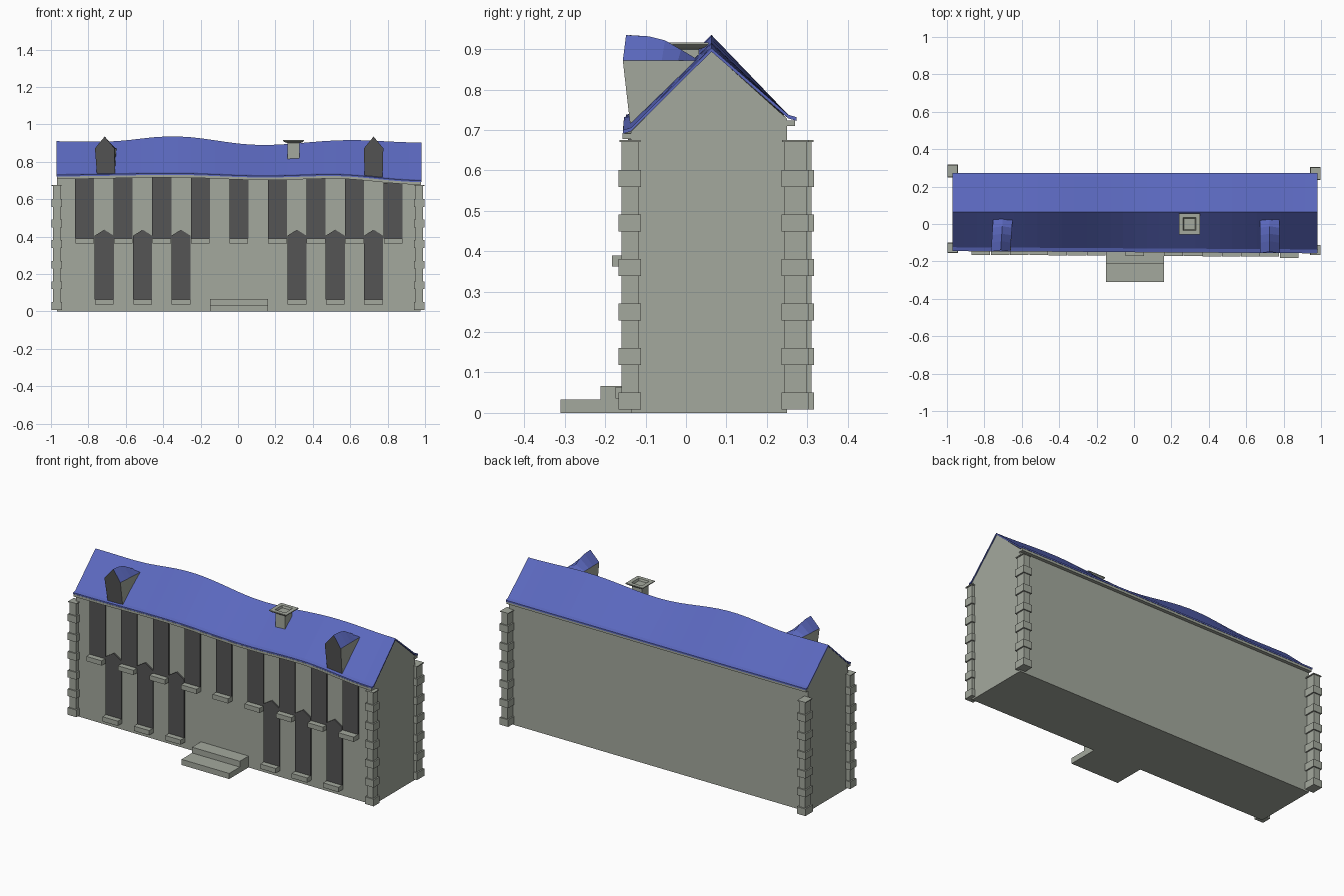
import bpy, bmesh, math

cube = bpy.data.objects.get("Cube")
if cube:
    bpy.data.objects.remove(cube, do_unlink=True)


def material(name, rgb):
    m = bpy.data.materials.new(name)
    m.use_nodes = True
    col = (*rgb, 1)
    m.diffuse_color = col
    m.node_tree.nodes["Principled BSDF"].inputs["Base Color"].default_value = col
    return m


STONE = material("grey stone", (0.37, 0.395, 0.34))
SLATE = material("blue slate", (0.105, 0.14, 0.52))
GLASS = material("dark glass", (0.09, 0.09, 0.09))


def finish(name, bm, *mats):
    bmesh.ops.recalc_face_normals(bm, faces=bm.faces)
    mesh = bpy.data.meshes.new(name)
    bm.to_mesh(mesh)
    bm.free()
    for m in mats:
        mesh.materials.append(m)
    ob = bpy.data.objects.new(name, mesh)
    bpy.context.collection.objects.link(ob)
    return ob


def loft(name, rings, *mats):
    """Skin a list of equal-sized closed rings and cap both ends."""
    bm = bmesh.new()
    rows = [[bm.verts.new(p) for p in r] for r in rings]
    n = len(rows[0])
    for a, b in zip(rows, rows[1:]):
        for i in range(n):
            j = (i + 1) % n
            bm.faces.new((a[i], a[j], b[j], b[i]))
    bm.faces.new(rows[0])
    bm.faces.new(rows[-1])
    return finish(name, bm, *mats)


def add_box(bm, x0, x1, y0, y1, z0, z1):
    vs = bmesh.ops.create_cube(bm, size=1)["verts"]
    for v in vs:
        v.co.x = x1 if v.co.x > 0 else x0
        v.co.y = y1 if v.co.y > 0 else y0
        v.co.z = z1 if v.co.z > 0 else z0


def box(name, mat, *dims):
    bm = bmesh.new()
    add_box(bm, *dims)
    return finish(name, bm, mat)


def curve(keys, x):
    """Ease between (x, z) keys for the sagging roof lines."""
    for (xa, za), (xb, zb) in zip(keys, keys[1:]):
        if x <= xb:
            t = max(0, (x - xa) / (xb - xa))
            return za + (zb - za) * (1 - math.cos(math.pi * t)) / 2
    return keys[-1][1]


RIDGE = [(-0.97, 0.91), (-0.72, 0.908), (-0.35, 0.936), (0.13, 0.89), (0.6, 0.916), (0.98, 0.903)]
EAVE = [(-0.97, 0.73), (-0.35, 0.738), (0.15, 0.724), (0.5, 0.732), (0.98, 0.70)]
BACK, BACK_EAVE, RIDGE_Y = 0.25, 0.732, 0.063


def front(x):
    return -0.13 - 0.006 * x


def stations(x0, x1, n=30):
    return [x0 + (x1 - x0) * i / n for i in range(n + 1)]


# Walls with gables, following the sagging roof
def wall_ring(x):
    f, e = front(x), curve(EAVE, x)
    return [(x, f, 0), (x, f, e - 0.004), (x, RIDGE_Y, curve(RIDGE, x) - 0.008),
            (x, BACK, BACK_EAVE - 0.004), (x, BACK, 0)]


loft("walls", [wall_ring(x) for x in stations(-0.967, 0.975)], STONE)


# Roof sheet with a flat lip along both eaves
def roof_ring(x):
    f, e, r = front(x), curve(EAVE, x), curve(RIDGE, x)
    top = [(f - 0.02, e), (f, e + 0.006), (RIDGE_Y, r), (BACK + 0.003, BACK_EAVE + 0.006),
           (BACK + 0.023, BACK_EAVE)]
    return [(x, y, z) for y, z in top] + [(x, y, z - 0.009) for y, z in reversed(top)]


loft("roof", [roof_ring(x) for x in stations(-0.97, 0.98)], SLATE)


# Stone cornices under the eaves
def cornice(name, y0, y1, eave):
    rings = []
    for x in stations(-0.968, 0.978):
        z, d = eave(x) - 0.008, front(x) + 0.13 if y0 < 0 else 0
        rings.append([(x, y0 + d, z), (x, y1 + d, z), (x, y1 + d, z - 0.014), (x, y0 + d, z - 0.014)])
    loft(name, rings, STONE)


cornice("front_cornice", -0.151, -0.12, lambda x: curve(EAVE, x))
cornice("back_cornice", 0.24, 0.27, lambda x: BACK_EAVE)

# Corner pillars with projecting blocks and thin caps
for side, sx, shift in (("right", -1, 0.012), ("left", 1, 0)):
    for end, y0, y1 in (("front", -0.16, -0.118), ("back", 0.243, 0.298)):
        bm = bmesh.new()
        y0, y1 = y0 + shift, y1 + shift
        xs = sorted((sx * 0.95, sx * 0.99))
        add_box(bm, *xs, y0, y1, 0.01, 0.672)
        for i in range(6):
            z = 0.03 + 0.11 * i
            add_box(bm, xs[0] - 0.008, xs[1] + 0.008, y0 - 0.007, y1 + 0.007, z - 0.021, z + 0.021)
        add_box(bm, xs[0] - 0.006, xs[1] + 0.006, y0 - 0.005, y1 + 0.005, 0.67, 0.675)
        finish(f"{end}_{side}_corner_pillar", bm, STONE)


# Windows as thin plates, each with a stone sill
def window(name, x, outline, sill_z, depth):
    f = front(x)
    loft(name, [[(x + px, y, z) for px, z in outline] for y in (f - 0.008, f + 0.004)], GLASS)
    box(name + "_sill", STONE, x - 0.05, x + 0.05, f - depth, f + 0.01, sill_z, sill_z + 0.028)


for i in range(9):
    x = -0.82 + 0.2062 * i
    top = curve(EAVE, x) - 0.02
    window(f"upper_window_{i + 1}", x, [(-0.051, 0.39), (0.051, 0.39), (0.051, top), (-0.051, top)],
           0.362, 0.048 if i == 8 else 0.04)
for i, x in enumerate((-0.715, -0.51, -0.305, 0.315, 0.52, 0.725)):
    window(f"lower_window_{i + 1}", x,
           [(-0.051, 0.063), (0.051, 0.063), (0.051, 0.405), (0, 0.437), (-0.051, 0.405)], 0.036, 0.04)


# Dormers whose ridge droops back into the main roof
def dormer(name, x, lean):
    f = front(x)
    low, high = 0.715, 0.872
    rings = []
    for yb, yt, ridge in ((f - 0.004, f - 0.022, 0.935), (-0.1, -0.1, 0.932), (-0.06, -0.06, 0.922),
                          (-0.02, -0.02, 0.899), (0.022, 0.022, 0.874)):
        s = lean * (0.03 + yt) / 0.18
        rings.append([(x - 0.048, yb, low), (x + 0.048, yb, low), (x + 0.052 - s, yt, high),
                      (x - s, yt + 0.008, ridge), (x - 0.052 - s, yt, high)])
    ob = loft(name, rings, STONE, SLATE, GLASS)
    for p in ob.data.polygons:
        if p.normal.y < -0.8:
            p.material_index = 2
        elif p.normal.z > 0.3:
            p.material_index = 1


dormer("right_dormer", -0.705, -0.012)
dormer("left_dormer", 0.725, 0)

# Chimney shaft with a flared, hollow cap
CX, CY = 0.297, 0.0


def square(half, z):
    return [(CX + a * half, CY + b * half, z) for a, b in ((-1, -1), (1, -1), (1, 1), (-1, 1))]


loft("chimney", [square(0.032, 0.79), square(0.032, 0.9), square(0.046, 0.904), square(0.056, 0.912),
                 square(0.056, 0.917), square(0.034, 0.917), square(0.03, 0.905)], STONE)

# Entrance steps
box("lower_step", STONE, -0.15, 0.16, -0.31, -0.12, 0, 0.033)
box("upper_step", STONE, -0.15, 0.16, -0.212, -0.12, 0.033, 0.067)
